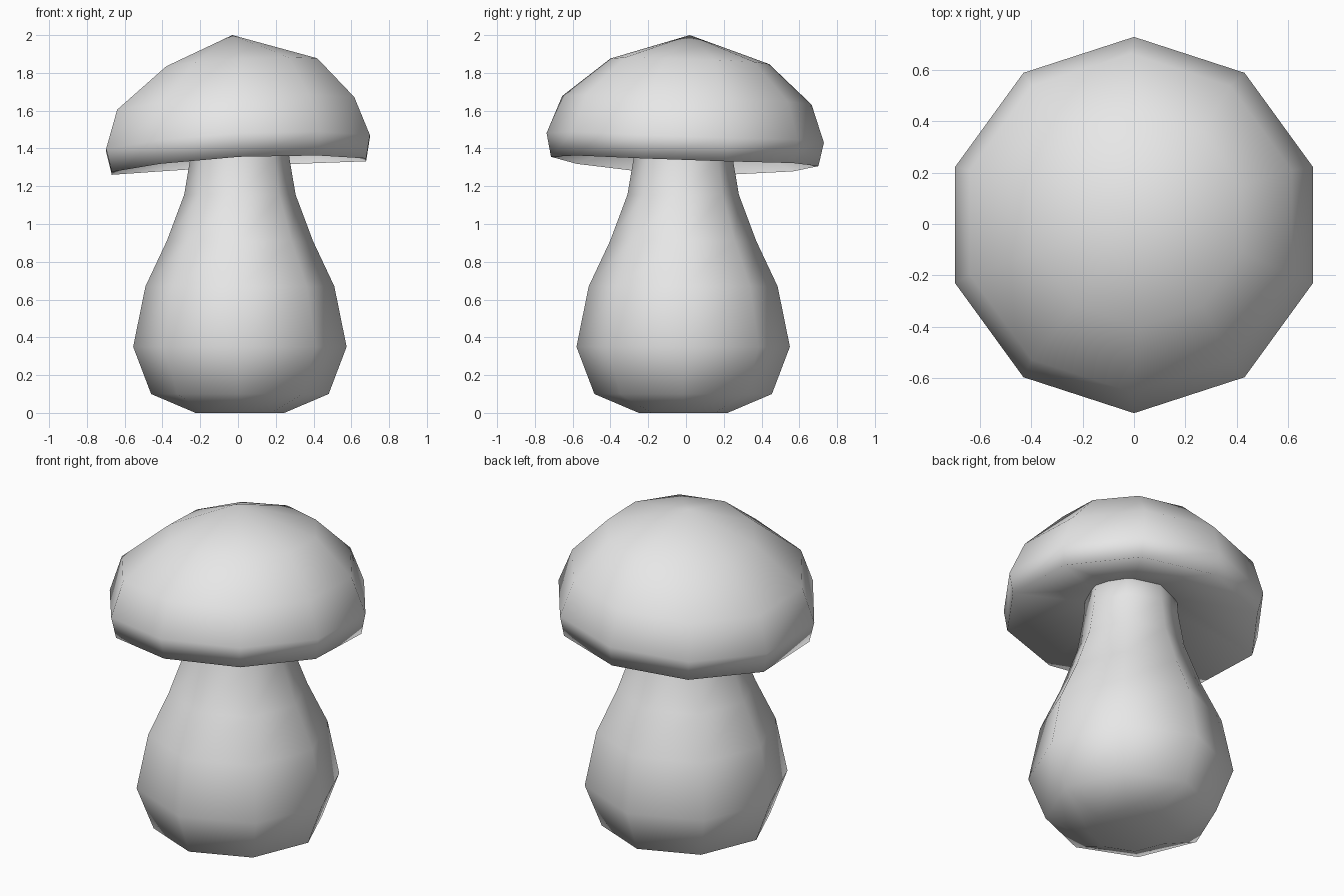
import bpy
import bmesh
from math import sin, cos, tau

if "Cube" in bpy.data.objects:
    bpy.data.objects.remove(bpy.data.objects["Cube"], do_unlink=True)

grey = bpy.data.materials.new("plain_grey")
grey.use_nodes = True
GREY = (0.8, 0.8, 0.8, 1)
grey.diffuse_color = GREY
grey.node_tree.nodes["Principled BSDF"].inputs["Base Color"].default_value = GREY


def lathe(name, rings, sides, warp=None):
    """Bridge rings of (radius, z, centre x, centre y); a zero radius is a pole."""
    bm = bmesh.new()
    loops = []
    for r, z, cx, cy in rings:
        count = sides if r > 0 else 1
        loop = []
        for i in range(count):
            a = tau / 4 + tau * i / sides
            x, y = r * cos(a), r * sin(a)
            lift = warp(x, y) if warp else 0
            loop.append(bm.verts.new((x + cx, y + cy, z + lift)))
        loops.append(loop)
    for low, high in zip(loops, loops[1:]):
        for i in range(sides):
            j = (i + 1) % sides
            if len(low) == 1:
                bm.faces.new((low[0], high[j], high[i]))
            elif len(high) == 1:
                bm.faces.new((low[i], low[j], high[0]))
            else:
                bm.faces.new((low[i], low[j], high[j], high[i]))
    # Close open ends
    if len(loops[0]) > 1:
        bm.faces.new(loops[0][::-1])
    if len(loops[-1]) > 1:
        bm.faces.new(loops[-1])
    bmesh.ops.recalc_face_normals(bm, faces=bm.faces)
    for f in bm.faces:
        f.smooth = True
    mesh = bpy.data.meshes.new(name)
    bm.to_mesh(mesh)
    bm.free()
    mesh.materials.append(grey)
    ob = bpy.data.objects.new(name, mesh)
    bpy.context.collection.objects.link(ob)
    return ob


# Eight-sided bulbous stem, its top buried in the cap
stem = [
    (0.235, 0.0), (0.47, 0.10), (0.565, 0.35), (0.50, 0.67),
    (0.387, 0.91), (0.295, 1.155), (0.262, 1.35), (0.25, 1.50),
]
lathe("stem", [(r, z, 0.01, -0.015) for r, z in stem], 8)


# Ten-sided cap with a slight tilt and a gentle saddle bend
def cap_warp(x, y):
    return 0.053 * x - 0.035 * y - 0.03 * (x * x - y * y)


cap = [
    (0.22, 1.46, 0.01, -0.015),
    (0.708, 1.316, 0.005, -0.007),
    (0.734, 1.44, 0, -0.004),
    (0.66, 1.642, -0.012, 0.005),
    (0.42, 1.856, 0.02, 0.02),
    (0, 2.0, -0.03, 0.02),
]
lathe("cap", cap, 10, cap_warp)
